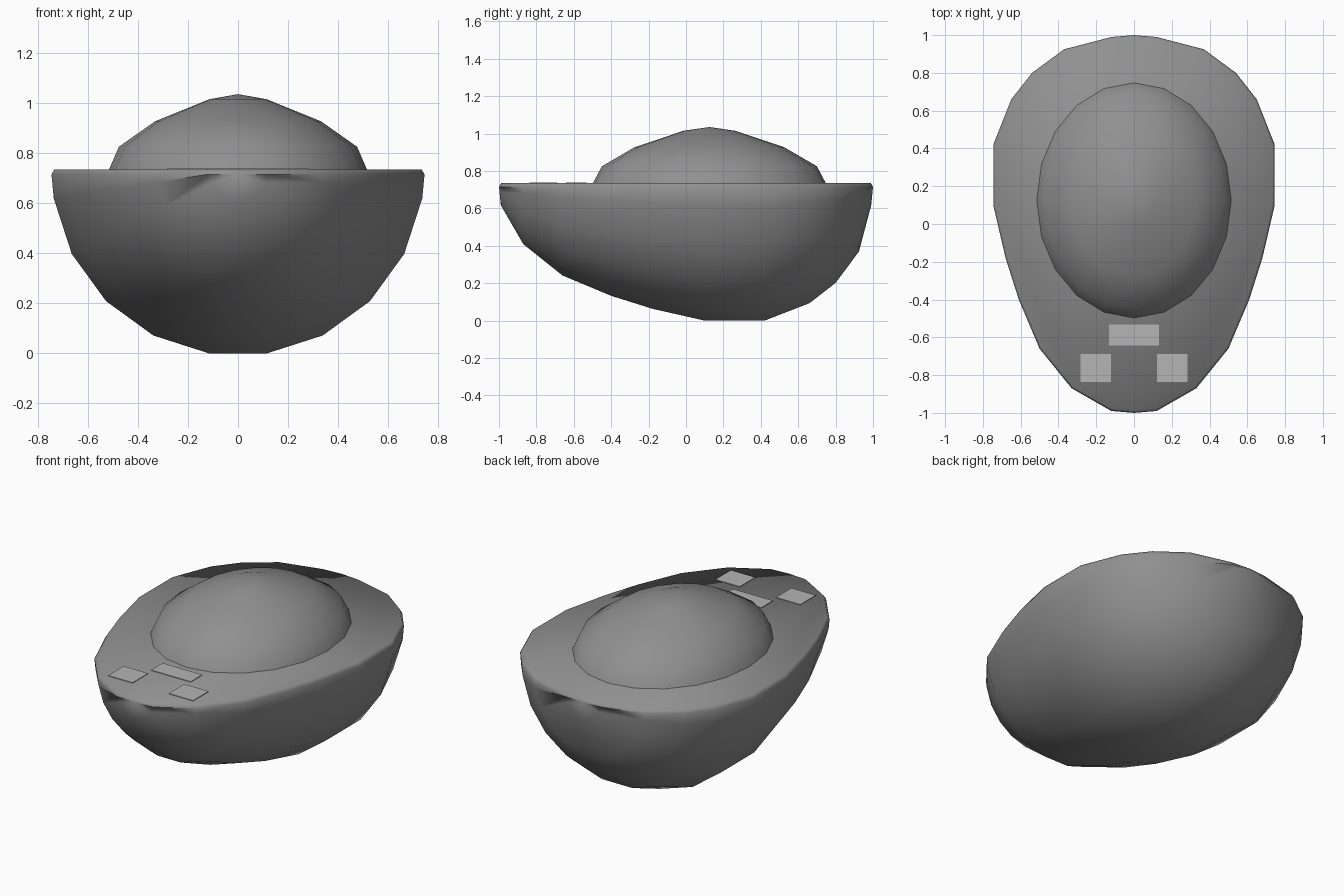
import bpy, bmesh
from math import sin, cos, radians, tau

if "Cube" in bpy.data.objects:
    bpy.data.objects.remove(bpy.data.objects["Cube"], do_unlink=True)

RIM = 0.735      # height of the flat cut face
LIP = 0.02       # height of the softened rim


def material(name, value):
    mat = bpy.data.materials.new(name)
    mat.use_nodes = True
    colour = (value, value, value, 1)
    mat.diffuse_color = colour
    mat.node_tree.nodes["Principled BSDF"].inputs["Base Color"].default_value = colour
    return mat


def finish(bm, name, mat, smooth):
    bmesh.ops.recalc_face_normals(bm, faces=bm.faces)
    mesh = bpy.data.meshes.new(name)
    for face in bm.faces:
        face.smooth = smooth
    bm.to_mesh(mesh)
    bm.free()
    mesh.materials.append(mat)
    obj = bpy.data.objects.new(name, mesh)
    bpy.context.collection.objects.link(obj)
    return obj


def skin(bm, rows, closed):
    """Bridge neighbouring rows of points with quads."""
    grid = [[bm.verts.new(p) for p in row] for row in rows]
    count = len(rows[0])
    for a, b in zip(grid, grid[1:]):
        for i in range(count if closed else count - 1):
            j = (i + 1) % count
            bm.faces.new((a[i], a[j], b[j], b[i]))
    bmesh.ops.remove_doubles(bm, verts=bm.verts, dist=0.0005)


grey = material("mid grey", 0.28)
light_grey = material("light grey", 0.46)

# Half egg body: (y, radius) profile swept through the lower half turn
profile = [(-1, 0), (-0.99, 0.12), (-0.87, 0.33), (-0.66, 0.5), (-0.4, 0.61),
           (-0.18, 0.68), (0.1, 0.745), (0.42, 0.745), (0.66, 0.65),
           (0.8, 0.54), (0.925, 0.37), (0.99, 0.12), (1, 0)]
angles = [-90] + list(range(-81, 82, 18)) + [90]
bm = bmesh.new()
skin(bm, [[(r * sin(radians(a)), y, max(0, min(RIM - LIP, RIM - r * cos(radians(a)))))
           for a in angles] for y, r in profile], False)

# Flat cut face with a softened rim
rim_edges = [e for e in bm.edges if e.is_boundary]
top = bmesh.ops.edgeloop_fill(bm, edges=rim_edges)["faces"]
bmesh.ops.recalc_face_normals(bm, faces=bm.faces)
bmesh.ops.inset_individual(bm, faces=top, thickness=0.012)
for face in top:
    for v in face.verts:
        v.co.z = RIM
finish(bm, "half_egg_body", grey, True)

# Oval dome rising from the cut face
dome = [(1, 0.73), (0.92, 0.825), (0.64, 0.927), (0.22, 1.015), (0, 1.035)]
bm = bmesh.new()
skin(bm, [[(0.517 * s * sin(tau * i / 20), 0.125 + 0.625 * s * cos(tau * i / 20), z)
           for i in range(20)] for s, z in dome], True)
finish(bm, "oval_dome", grey, True)


# Thin plates at the narrow end
def plate(name, x, y, width, depth):
    bm = bmesh.new()
    bmesh.ops.create_cube(bm, size=1)
    bmesh.ops.scale(bm, verts=bm.verts, vec=(width, depth, 0.006))
    finish(bm, name, light_grey, False).location = (x, y, RIM + 0.001)


plate("centre_plate", 0, -0.587, 0.265, 0.11)
for side, x in (("left", 0.203), ("right", -0.203)):
    plate(side + "_plate", x, -0.762, 0.163, 0.148)
